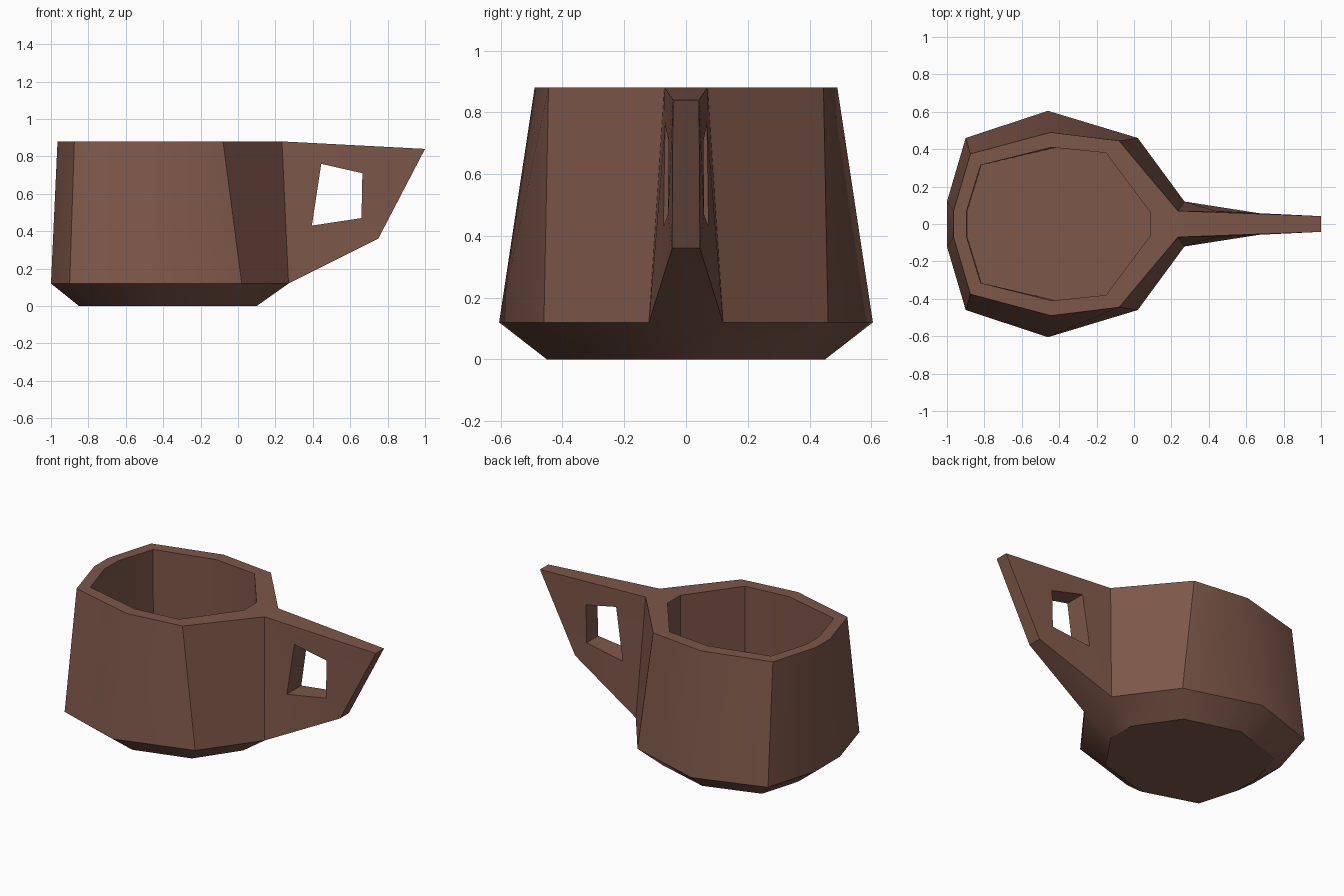
import bpy, bmesh, math

if "Cube" in bpy.data.objects:
    bpy.data.objects.remove(bpy.data.objects["Cube"])

mat = bpy.data.materials.new("brown clay")
mat.diffuse_color = (0.205, 0.095, 0.067, 1)
mat.use_nodes = True
mat.node_tree.nodes["Principled BSDF"].inputs["Base Color"].default_value = mat.diffuse_color

bm = bmesh.new()


def ring(half, z):
    """Ten-sided ring from its +y half (ordered from -x to +x)."""
    pts = [(x, -y) for x, y in half] + half[::-1]
    return [bm.verts.new((x, y, z)) for x, y in pts]


def loft(a, b, skip=()):
    n = len(a)
    for i in range(n):
        if i not in skip:
            j = (i + 1) % n
            bm.faces.new((a[i], a[j], b[j], b[i]))


# Cup body rings: base, belly, rim, inner rim, inner floor
base = ring([(-.85, .085), (-.775, .34), (-.43, .45), (-.08, .35), (.10, .09)], 0)
belly = ring([(-1, .12), (-.90, .46), (-.46, .605), (.02, .46), (.27, .12)], .12)
rim = ring([(-.965, .07), (-.875, .375), (-.445, .49), (-.08, .445), (.235, .07)], .88)
inner = ring([(-.895, .07), (-.82, .315), (-.44, .41), (-.15, .38), (.085, .065)], .88)
floor = ring([(-.89, .07), (-.815, .315), (-.41, .41), (-.15, .38), (.085, .065)], .10)

bm.faces.new(base[::-1])
loft(base, belly)
loft(belly, rim, skip=(4,))      # the open side is where the handle joins
loft(rim, inner)
loft(inner, floor)
bm.faces.new(floor)

# Handle: each side is a quad with a quad hole, joined to the body edge
sides, holes = [], []
for s, root in ((-1, 4), (1, 5)):
    outline = [rim[root], bm.verts.new((1, s * .042, .84)),
               bm.verts.new((.75, s * .045, .36)), belly[root]]
    hole = [bm.verts.new((x, s * y, z)) for x, y, z in
            ((.445, .068, .76), (.665, .057, .71), (.66, .058, .47), (.395, .073, .43))]
    loft(outline, hole)
    sides.append(outline)
    holes.append(hole)
loft(sides[0], sides[1], skip=(3,))
loft(holes[0], holes[1])

bmesh.ops.recalc_face_normals(bm, faces=bm.faces[:])

# Smooth shading with sharp edges kept
for f in bm.faces:
    f.smooth = True
for e in bm.edges:
    e.smooth = e.calc_face_angle(0) < math.radians(35)

mesh = bpy.data.meshes.new("mug")
bm.to_mesh(mesh)
bm.free()
mesh.materials.append(mat)
mug = bpy.data.objects.new("mug", mesh)
bpy.context.collection.objects.link(mug)
